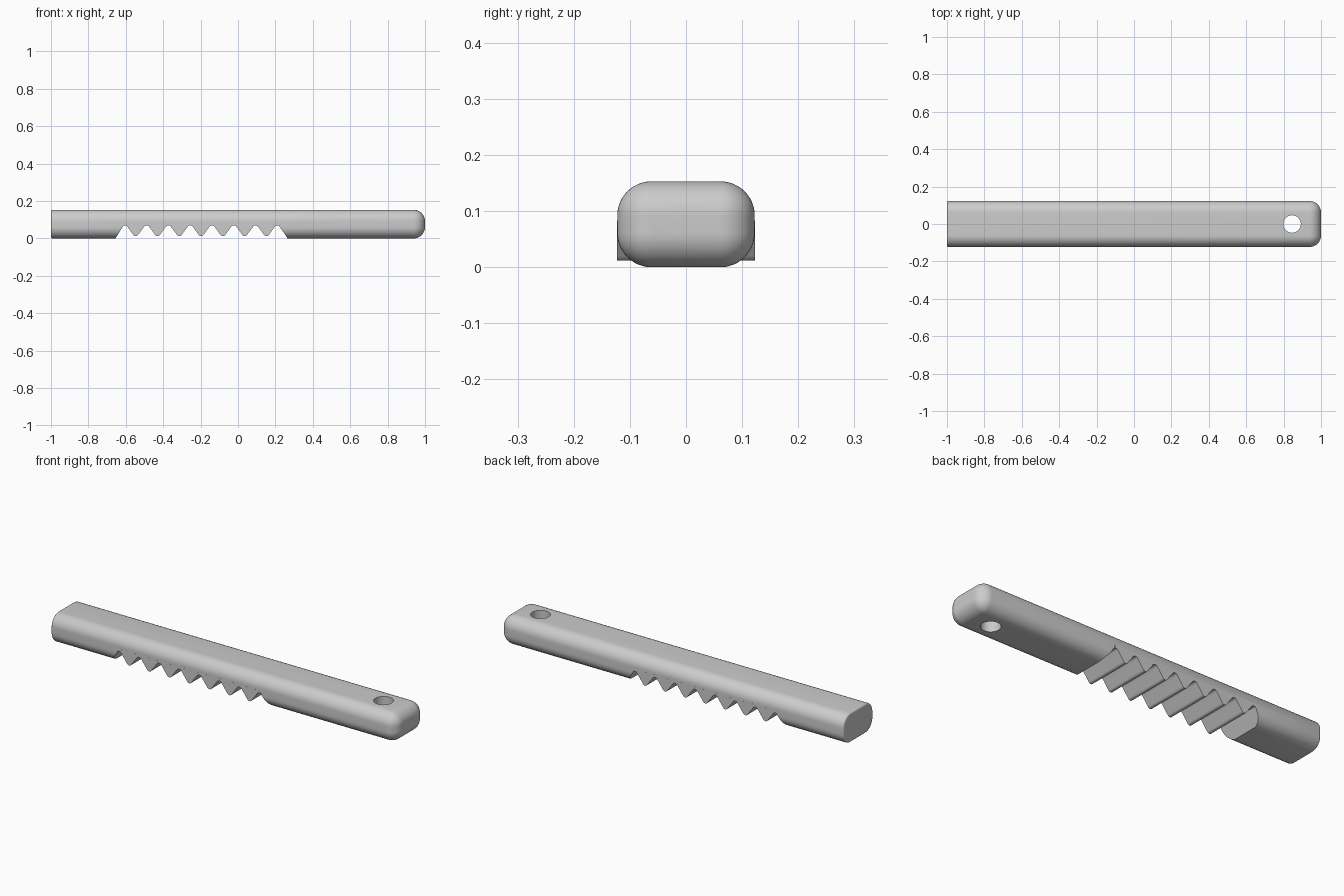
import bpy
import bmesh
from math import sin, cos, pi, radians

cube = bpy.data.objects.get("Cube")
if cube:
    bpy.data.objects.remove(cube)

HALF_W, HEIGHT, ROUND = 0.1225, 0.153, 0.061
PITCH, FIRST, VALLEYS = 0.1165, -0.605, 8
LAST = FIRST + PITCH * (VALLEYS - 1)

grey = bpy.data.materials.new("plain grey")
grey.use_nodes = True
colour = (0.6, 0.6, 0.6, 1)
grey.diffuse_color = colour
grey.node_tree.nodes["Principled BSDF"].inputs["Base Color"].default_value = colour


def make_object(name, bm):
    bmesh.ops.remove_doubles(bm, verts=bm.verts, dist=1e-5)
    bmesh.ops.recalc_face_normals(bm, faces=bm.faces)
    mesh = bpy.data.meshes.new(name)
    bm.to_mesh(mesh)
    bm.free()
    mesh.materials.append(grey)
    obj = bpy.data.objects.new(name, mesh)
    bpy.context.collection.objects.link(obj)
    return obj


def section(x, inset):
    """Rounded rectangle across the bar, shrunk evenly by inset."""
    r = max(ROUND - inset, 0.0005)
    cy, cz = HALF_W - inset - r, HEIGHT / 2 - inset - r
    points = []
    for quarter, (sy, sz) in enumerate([(1, 1), (-1, 1), (-1, -1), (1, -1)]):
        for i in range(13):
            a = (quarter + i / 12) * pi / 2
            points.append((x, sy * cy + r * cos(a), HEIGHT / 2 + sz * cz + r * sin(a)))
    return points


def prism(name, profile, half_width):
    """Side profile in x and z, extruded across y."""
    bm = bmesh.new()
    face = bm.faces.new([bm.verts.new((x, -half_width, z)) for x, z in profile])
    new = bmesh.ops.extrude_face_region(bm, geom=[face])["geom"]
    bmesh.ops.translate(bm, vec=(0, 2 * half_width, 0),
                        verts=[v for v in new if isinstance(v, bmesh.types.BMVert)])
    return make_object(name, bm)


def combine(target, other, operation):
    mod = target.modifiers.new(other.name, 'BOOLEAN')
    mod.operation = operation
    mod.solver = 'EXACT'
    mod.object = other
    bpy.context.view_layer.objects.active = target
    bpy.ops.object.modifier_apply(modifier=mod.name)
    bpy.data.objects.remove(other)


# Bar: tight edge on the left end, full round on the right end
stations = [(edge_x + s * r * (1 - sin(i / n * pi / 2)), r * (1 - cos(i / n * pi / 2)))
            for edge_x, s, r, n in [(-1, 1, 0.008, 3)]
            for i in range(n, -1, -1)]
stations += [(1 - ROUND + ROUND * sin(i / 12 * pi / 2), ROUND * (1 - cos(i / 12 * pi / 2)))
             for i in range(13)]
# Reverse the left insets so the end face is the smallest section
left_insets = [d for _, d in stations[:4]]
stations[:4] = [(-1 + 0.008 - (0.008 ** 2 - (0.008 - d) ** 2) ** 0.5, d)
                for d in sorted(left_insets, reverse=True)]
bm = bmesh.new()
rings = [[bm.verts.new(p) for p in section(x, d)] for x, d in stations]
for a, b in zip(rings, rings[1:]):
    for i in range(len(a)):
        j = (i + 1) % len(a)
        bm.faces.new((a[i], a[j], b[j], b[i]))
bm.faces.new(rings[0])
bm.faces.new(rings[-1])
bar = make_object("toothed_bar", bm)

# Pocket with sloping ends under the bar
pocket = prism("pocket", [(-0.661, -0.01), (FIRST - 0.005, 0.073),
                          (LAST + 0.005, 0.073), (0.272, -0.01)], 0.2)
combine(bar, pocket, 'DIFFERENCE')

# Row of square-sided teeth with softened tips and valleys
line = [(FIRST - 0.006, 0.07)]
for i in range(VALLEYS - 1):
    left = FIRST + PITCH * i
    half = [(0.004, 0.07), (0.009, 0.068), (0.014, 0.062),
            (0.045, 0.02), (0.049, 0.015), (0.054, 0.012)]
    line += [(left + x, z) for x, z in half]
    line += [(left + PITCH - x, z) for x, z in reversed(half)]
line += [(LAST + 0.006, 0.07), (LAST + 0.006, 0.083), (FIRST - 0.006, 0.083)]
teeth = prism("teeth", line, HALF_W + 0.0002)
combine(bar, teeth, 'UNION')

# Round hole through the right end
bm = bmesh.new()
bmesh.ops.create_cone(bm, cap_ends=True, segments=48, radius1=0.047, radius2=0.047, depth=0.5)
bmesh.ops.translate(bm, verts=bm.verts, vec=(0.845, 0, 0.08))
combine(bar, make_object("hole", bm), 'DIFFERENCE')

bpy.ops.object.select_all(action='DESELECT')
bar.select_set(True)
bpy.context.view_layer.objects.active = bar
bpy.ops.object.shade_smooth_by_angle(angle=radians(35))
